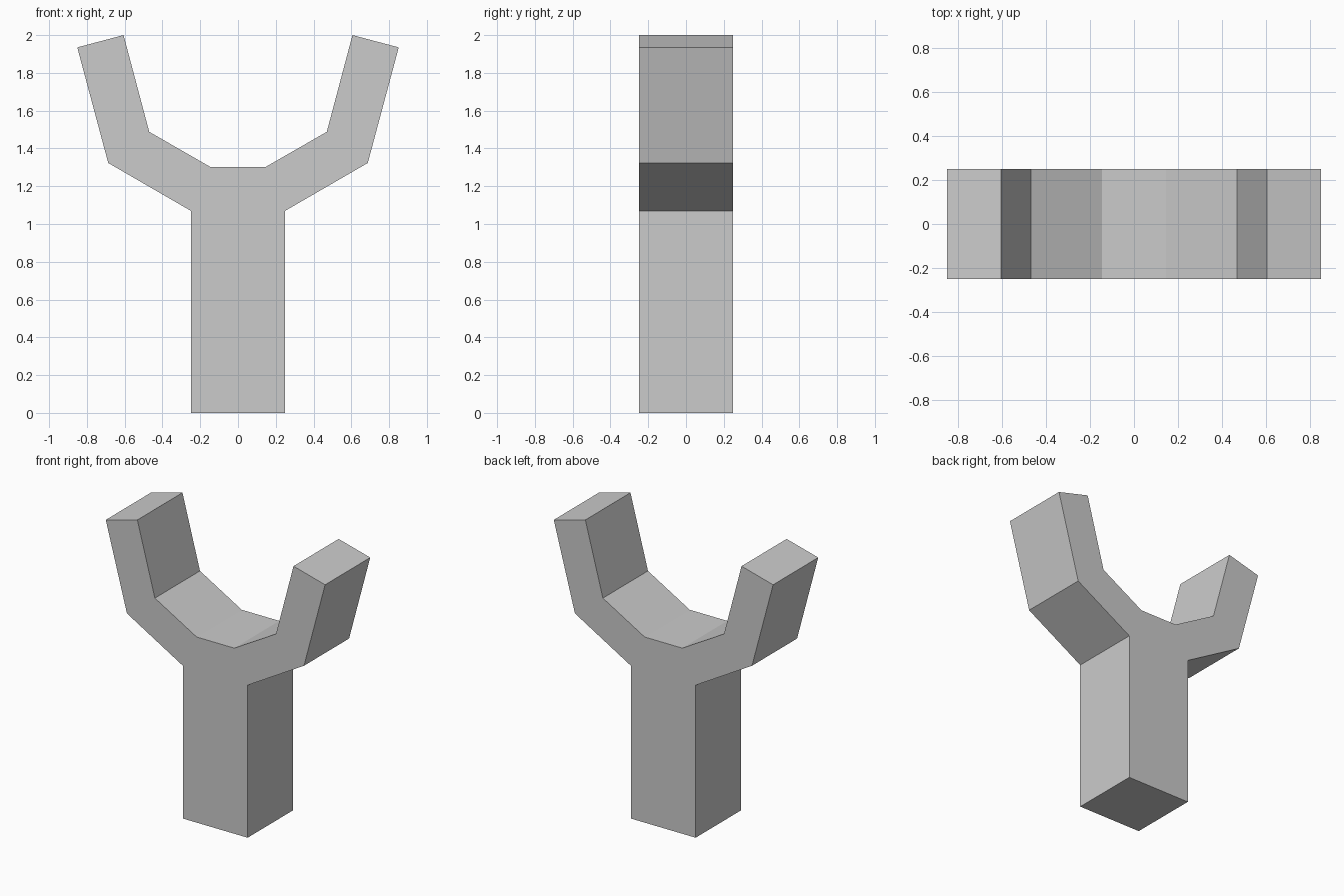
import bpy, bmesh

if "Cube" in bpy.data.objects:
    bpy.data.objects.remove(bpy.data.objects["Cube"])

HALF_DEPTH = 0.25

# Right half of the forked silhouette (x, z), from the base up to the crotch
half = [(0.25, 0), (0.25, 1.07), (0.687, 1.323), (0.851, 1.935),
        (0.606, 2.0), (0.47, 1.488), (0.146, 1.302)]
outline = half + [(-x, z) for x, z in reversed(half)]

# Forked post: one flat profile extruded front to back
bm = bmesh.new()
face = bm.faces.new([bm.verts.new((x, -HALF_DEPTH, z)) for x, z in outline])
back = bmesh.ops.extrude_face_region(bm, geom=[face], use_keep_orig=True)
moved = [g for g in back["geom"] if isinstance(g, bmesh.types.BMVert)]
bmesh.ops.translate(bm, verts=moved, vec=(0, 2 * HALF_DEPTH, 0))
bmesh.ops.recalc_face_normals(bm, faces=bm.faces)

mesh = bpy.data.meshes.new("forked_post")
bm.to_mesh(mesh)
bm.free()
post = bpy.data.objects.new("forked_post", mesh)
bpy.context.collection.objects.link(post)
